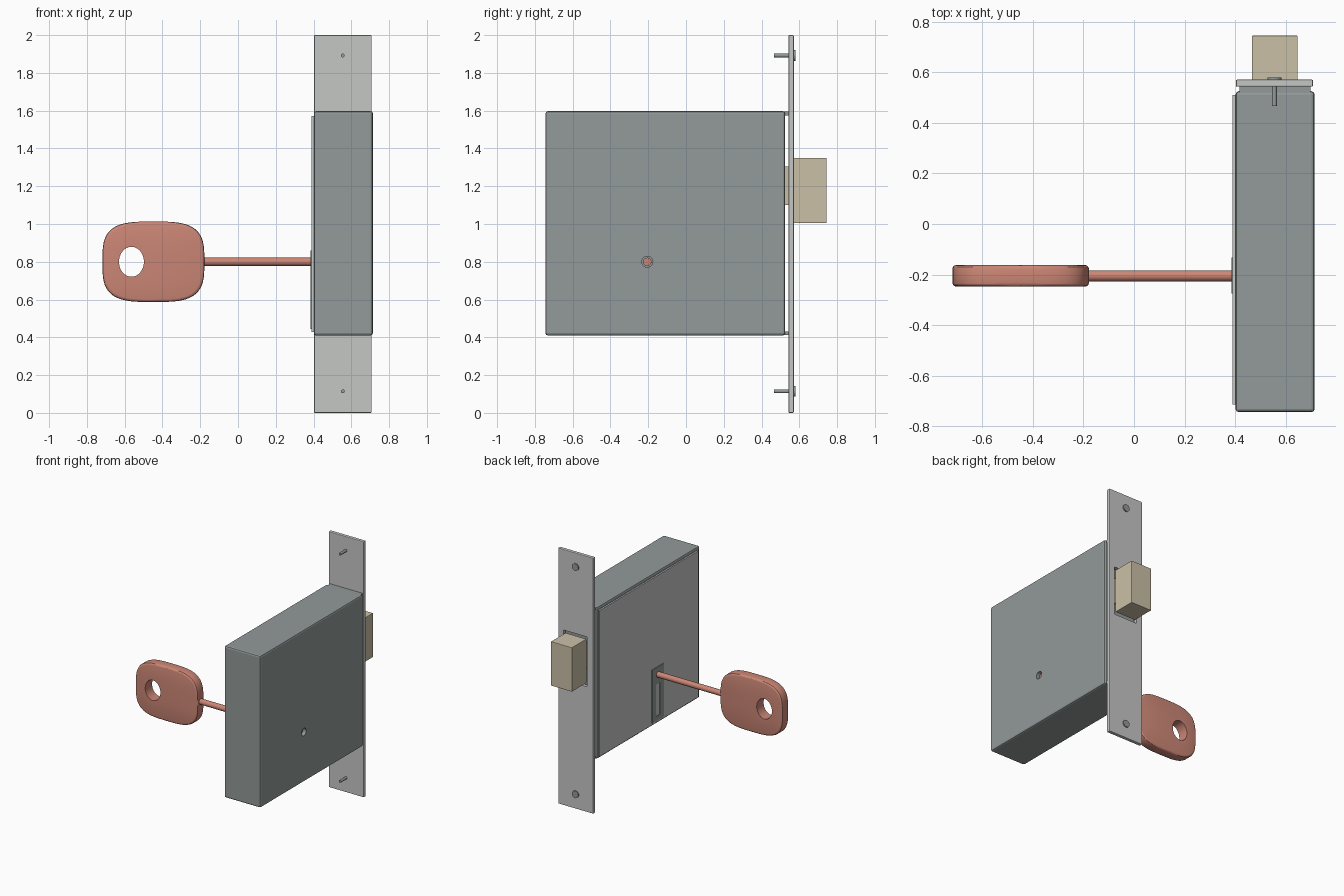
import bpy, bmesh, math
from mathutils import Matrix, Vector

if "Cube" in bpy.data.objects:
    bpy.data.objects.remove(bpy.data.objects["Cube"])


def material(name, rgb):
    m = bpy.data.materials.new(name)
    m.use_nodes = True
    m.diffuse_color = (*rgb, 1)
    m.node_tree.nodes["Principled BSDF"].inputs["Base Color"].default_value = (*rgb, 1)
    return m


CASE = material("dark steel", (0.29, 0.325, 0.32))
PLATE = material("light steel", (0.56, 0.57, 0.56))
BOLT = material("pale brass", (0.60, 0.53, 0.39))
KEY = material("copper", (0.60, 0.24, 0.18))


def finish(name, bm, mat, smooth=True):
    bmesh.ops.recalc_face_normals(bm, faces=bm.faces[:])
    mesh = bpy.data.meshes.new(name)
    bm.to_mesh(mesh)
    bm.free()
    obj = bpy.data.objects.new(name, mesh)
    bpy.context.collection.objects.link(obj)
    mesh.materials.append(mat)
    if smooth:
        bpy.ops.object.select_all(action="DESELECT")
        obj.select_set(True)
        bpy.context.view_layer.objects.active = obj
        bpy.ops.object.shade_smooth_by_angle(angle=math.radians(30))
    return obj


def box(name, x, y, z, mat, bevel=0):
    """Box spanning the given (low, high) ranges."""
    bm = bmesh.new()
    bmesh.ops.create_cube(bm, size=1)
    for v in bm.verts:
        v.co = Vector([(lo + hi) / 2 + c * (hi - lo)
                       for c, (lo, hi) in zip(v.co, (x, y, z))])
    if bevel:
        bmesh.ops.bevel(bm, geom=bm.edges[:], offset=bevel, segments=2,
                        profile=0.5, affect="EDGES")
    return finish(name, bm, mat, False)


def rod(name, start, end, radius, mat, sides=32):
    """Cylinder between two points."""
    a, b = Vector(start), Vector(end)
    turn = (b - a).to_track_quat("Z", "Y").to_matrix().to_4x4()
    bm = bmesh.new()
    bmesh.ops.create_cone(bm, cap_ends=True, segments=sides, radius1=radius,
                          radius2=radius, depth=(b - a).length,
                          matrix=Matrix.Translation((a + b) / 2) @ turn)
    return finish(name, bm, mat)


def cut(obj, cutter):
    """Subtract the cutter, bake the result and discard the cutter."""
    mod = obj.modifiers.new("cut", "BOOLEAN")
    mod.operation, mod.solver, mod.object = "DIFFERENCE", "EXACT", cutter
    cutter.hide_render = True
    graph = bpy.context.evaluated_depsgraph_get()
    baked = bpy.data.meshes.new_from_object(obj.evaluated_get(graph))
    obj.modifiers.clear()
    obj.data = baked
    bpy.data.objects.remove(cutter)


KEY_Y, KEY_Z = -0.205, 0.8

# Case with the far key hole
case = box("lock_case", (0.402, 0.714), (-0.744, 0.525), (0.41, 1.597), CASE, 0.012)
cut(case, rod("hole_cutter", (0.65, KEY_Y, KEY_Z), (0.8, KEY_Y, KEY_Z), 0.029, CASE))

# Cover plate on the key side, with a keyhole frame
box("cover_plate", (0.39, 0.41), (-0.713, 0.51), (0.428, 1.572), PLATE)
frame = box("keyhole_frame", (0.385, 0.393), (-0.275, -0.133), (0.445, 0.86), CASE)
cut(frame, box("slot_cutter", (0.3, 0.5), (-0.229, -0.181), (0.48, 0.73), CASE))

# Lugs joining the case to the faceplate
for name, z in (("lower_lug", (0.412, 0.432)), ("upper_lug", (1.575, 1.595))):
    box(name, (0.417, 0.698), (0.515, 0.548), z, CASE)

# Faceplate with bolt opening
plate = box("faceplate", (0.403, 0.708), (0.543, 0.571), (0, 2), PLATE, 0.005)
cut(plate, box("opening_cutter", (0.455, 0.662), (0.5, 0.6), (0.98, 1.37), PLATE))

# Bolt
box("bolt_head", (0.466, 0.647), (0.565, 0.745), (1.005, 1.35), BOLT, 0.003)
box("bolt_shank", (0.49, 0.623), (0.5, 0.57), (1.1, 1.305), BOLT)

# Screws
for side, z in (("lower", 0.114), ("upper", 1.892)):
    rod(side + "_screw_shaft", (0.555, 0.467, z), (0.555, 0.572, z), 0.01, CASE, 16)
    rod(side + "_screw_head", (0.555, 0.565, z), (0.555, 0.579, z), 0.028, CASE)

# Key stem
rod("key_stem", (-0.2, KEY_Y, KEY_Z), (0.69, KEY_Y, KEY_Z), 0.022, KEY)


# Key bow: rounded slab with an oval hole, made from closed rings
def oval(center_x, rx, rz, power, y):
    pts = []
    for i in range(64):
        c, s = math.cos(math.tau * i / 64), math.sin(math.tau * i / 64)
        pts.append((center_x + rx * math.copysign(abs(c) ** (2 / power), c), y,
                    KEY_Z + rz * math.copysign(abs(s) ** (2 / power), s)))
    return pts


bm = bmesh.new()
half, soft = 0.0425, 0.015
rings = []
for side in (-1, 1):
    arc = [math.radians(a) for a in (90, 60, 30, 0)][::-side]
    for a in arc:
        inset = soft * (1 - math.cos(a))
        y = KEY_Y + side * (half - soft + soft * math.sin(a))
        rings.append(oval(-0.448, 0.27 - inset, 0.213 - inset, 3.4, y))
for side in (1, -1):
    rings.append(oval(-0.564, 0.066, 0.079, 2, KEY_Y + side * half))
rings = [[bm.verts.new(p) for p in ring] for ring in rings]
for a, b in zip(rings, rings[1:] + rings[:1]):
    for i in range(64):
        j = (i + 1) % 64
        bm.faces.new((a[i], a[j], b[j], b[i]))
finish("key_bow", bm, KEY)
